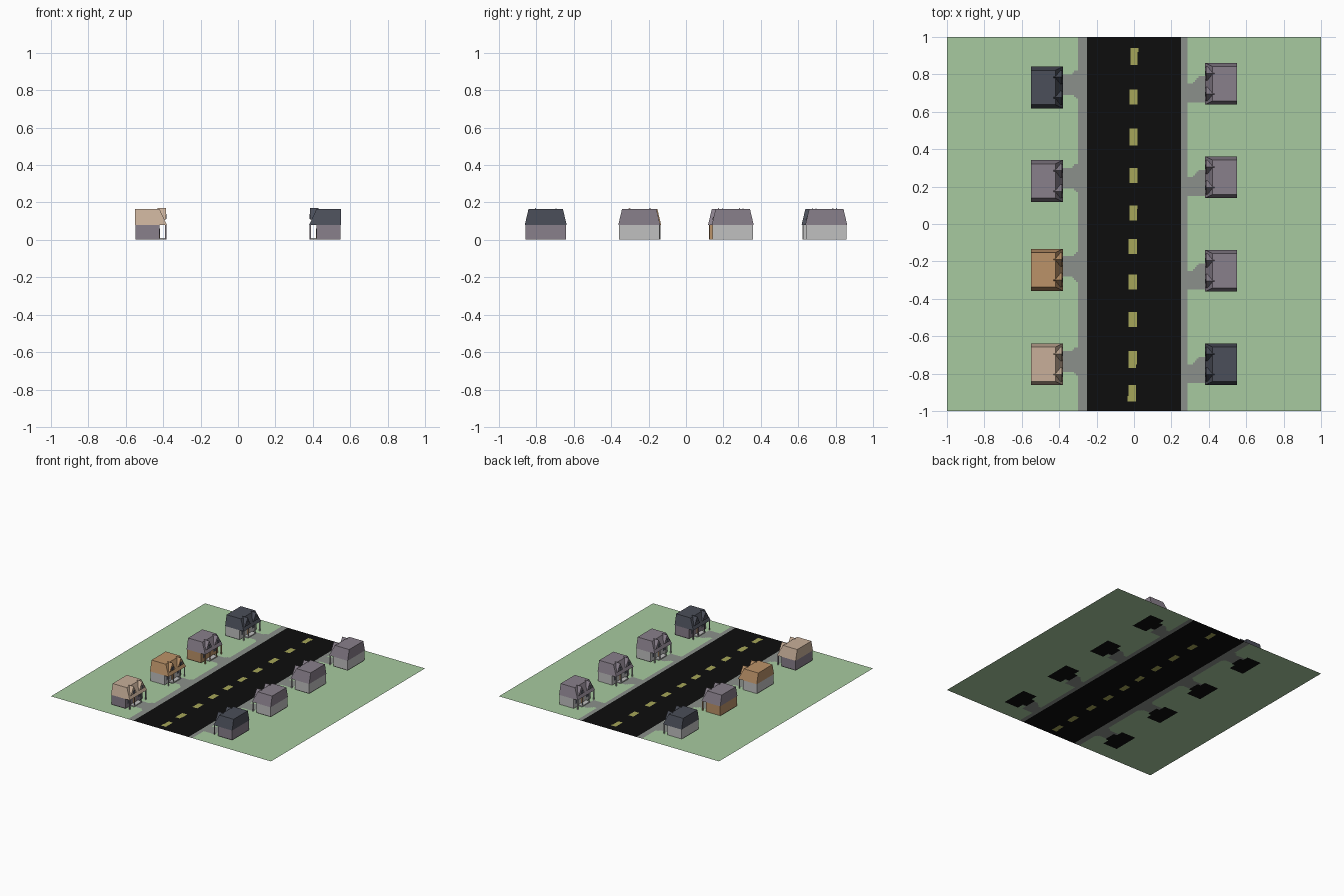
import bpy, bmesh

if "Cube" in bpy.data.objects:
    bpy.data.objects.remove(bpy.data.objects["Cube"])


def material(name, r, g, b):
    m = bpy.data.materials.new(name)
    m.diffuse_color = (r, g, b, 1)
    m.use_nodes = True
    m.node_tree.nodes["Principled BSDF"].inputs["Base Color"].default_value = m.diffuse_color
    return m


GREEN = material("grass green", 0.39, 0.59, 0.35)
PATH = material("pavement gray", 0.26, 0.28, 0.26)
BLACK = material("asphalt black", 0.004, 0.004, 0.004)
YELLOW = material("lane yellow", 0.38, 0.38, 0.10)
MAUVE = material("mauve gray", 0.25, 0.215, 0.26)
TAN = material("tan", 0.58, 0.43, 0.32)
ORANGE = material("clay orange", 0.50, 0.29, 0.14)
SLATE = material("dark slate", 0.07, 0.077, 0.10)
WHITE = material("pale gray", 0.53, 0.53, 0.53)

# side, centre y, roof colour, wall colour
HOUSES = [
    (-1, 0.73, SLATE, WHITE), (-1, 0.23, MAUVE, ORANGE),
    (-1, -0.245, ORANGE, WHITE), (-1, -0.75, TAN, MAUVE),
    (1, 0.75, MAUVE, WHITE), (1, 0.25, MAUVE, WHITE),
    (1, -0.25, MAUVE, WHITE), (1, -0.75, SLATE, MAUVE),
]
DASHES = [0.895, 0.68, 0.465, 0.26, 0.06, -0.12, -0.31, -0.51, -0.725, -0.905]


def finish(name, bm, mats):
    me = bpy.data.meshes.new(name)
    bm.to_mesh(me)
    bm.free()
    for m in mats:
        me.materials.append(m)
    ob = bpy.data.objects.new(name, me)
    bpy.context.collection.objects.link(ob)
    return ob


def solid(name, groups, mat):
    """One object made of several convex solids."""
    bm = bmesh.new()
    for pts in groups:
        vs = [bm.verts.new(p) for p in pts]
        bmesh.ops.convex_hull(bm, input=vs)
    bmesh.ops.dissolve_limit(bm, angle_limit=0.01, verts=bm.verts[:], edges=bm.edges[:])
    bmesh.ops.recalc_face_normals(bm, faces=bm.faces[:])
    return finish(name, bm, [mat])


def box(x0, x1, y0, y1, z0, z1):
    return [(x, y, z) for x in (x0, x1) for y in (y0, y1) for z in (z0, z1)]


# Ground: one sheet, coloured by region
def ground_colour(x, y):
    if abs(x) < 0.25:
        cx = -0.005 + 0.006 * y
        on_dash = abs(x - cx) < 0.022 and any(abs(y - d) < 0.042 for d in DASHES)
        return 3 if on_dash else 2
    if -0.30 < x < 0.285:
        return 1
    a = abs(x)
    for side, cy, _, _ in HOUSES:
        if side * x < 0:
            continue
        o = y - cy
        if 0.42 < a < 0.55 and abs(o) < 0.105:
            return 2
        if 0.385 < a < 0.42 and abs(o) < 0.05:
            return 2
        if side < 0 and a < 0.42:
            flare = max(0, 0.33 - a) * 0.8
            if -0.04 - flare < o < 0.075 + flare:
                return 1
        if side > 0 and a < 0.42:
            top = 0.0 if a < 0.31 else min(0.04, (a - 0.31) * 0.9)
            low = -0.10 if a < 0.385 else -0.06
            if low < o < top:
                return 1
    return 0


xs = [-1, -0.55] + [-0.42 + 0.01 * i for i in range(18)]
xs += [-0.04 + 0.005 * i for i in range(16)]
xs += [0.25 + 0.0175 * i for i in range(3)] + [0.295 + 0.01 * i for i in range(13)]
xs += [0.42, 0.55, 1]
ys = [-1 + 0.01 * i for i in range(201)]
bm = bmesh.new()
grid = [[bm.verts.new((x, y, 0)) for x in xs] for y in ys]
for j in range(len(ys) - 1):
    for i in range(len(xs) - 1):
        f = bm.faces.new((grid[j][i], grid[j][i + 1], grid[j + 1][i + 1], grid[j + 1][i]))
        f.material_index = ground_colour((xs[i] + xs[i + 1]) / 2, (ys[j] + ys[j + 1]) / 2)
finish("ground", bm, [GREEN, PATH, BLACK, YELLOW])


def house(n, s, cy, roof, wall):
    tag = f"house_{n}_"
    # walls
    solid(tag + "walls", [box(s * 0.548, s * 0.42, cy - 0.108, cy + 0.108, 0.001, 0.082)], wall)
    # mansard roof sloping forward over the porch
    pts = [(s * a, cy + y, 0.08) for a in (0.55, 0.38) for y in (-0.112, 0.112)]
    pts += [(s * a, cy + y, 0.165) for a in (0.55, 0.42) for y in (-0.092, 0.092)]
    solid(tag + "roof", [pts], roof)
    # pair of gabled dormers and their windows
    dormers, panes = [], []
    for d in (-0.055, 0.055):
        y = cy + d
        dormers.append([(s * a, y + w, z) for a in (0.384, 0.43)
                        for w, z in ((0, 0.171), (-0.037, 0.108), (0.037, 0.108))])
        panes.append(box(s * 0.384, s * 0.382, y - 0.012, y + 0.012, 0.113, 0.138))
    solid(tag + "dormers", dormers, roof)
    solid(tag + "dormer_windows", panes, SLATE)
    # porch slab and posts
    solid(tag + "porch_floor", [box(s * 0.42, s * 0.383, cy - 0.052, cy + 0.052, 0.001, 0.009)], WHITE)
    solid(tag + "porch_posts", [box(s * 0.389, s * 0.383, cy + y - 0.003, cy + y + 0.003, 0.001, 0.081)
                                for y in (-0.104, -0.04, 0.04, 0.104)], wall)
    # door and front windows
    solid(tag + "door", [box(s * 0.421, s * 0.418, cy - 0.016, cy + 0.016, 0.009, 0.06)], ORANGE)
    solid(tag + "front_windows", [box(s * 0.421, s * 0.418, cy + y - 0.018, cy + y + 0.018, 0.03, 0.06)
                                  for y in (-0.068, 0.068)], SLATE)


for n, (s, cy, roof, wall) in enumerate(HOUSES, 1):
    house(n, s, cy, roof, wall)
